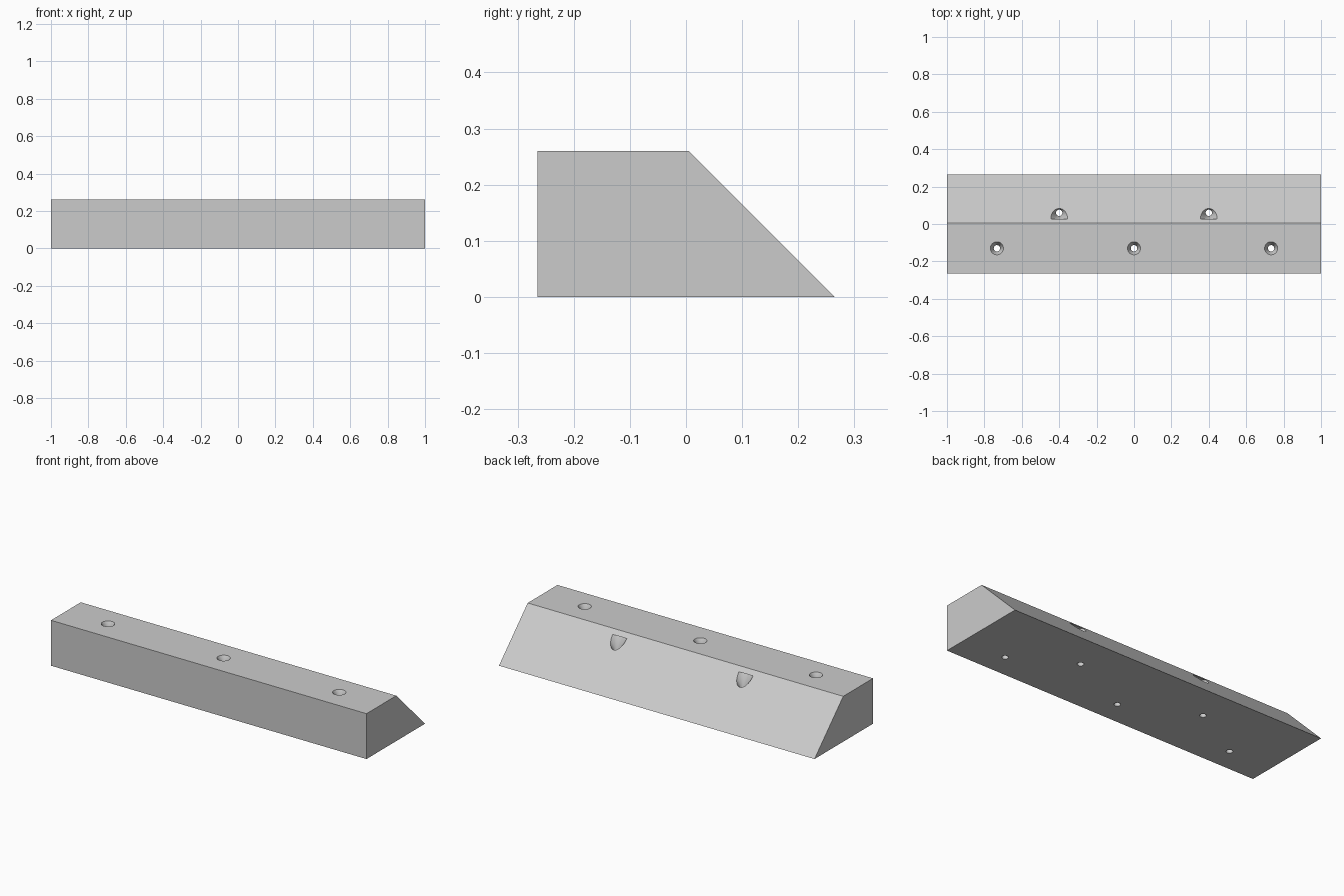
import bpy
import bmesh
import math

cube = bpy.data.objects.get("Cube")
if cube:
    bpy.data.objects.remove(cube, do_unlink=True)

HALF_LENGTH, HALF_DEPTH, HEIGHT, CREST = 1.0, 0.265, 0.26, 0.005
BORE, TAPER, SIDES = 0.017, 0.58, 32


def new_object(name, bm):
    mesh = bpy.data.meshes.new(name)
    bmesh.ops.recalc_face_normals(bm, faces=bm.faces)
    bm.to_mesh(mesh)
    bm.free()
    obj = bpy.data.objects.new(name, mesh)
    bpy.context.collection.objects.link(obj)
    return obj


def add_screw_hole(bm, x, y, head_z, head_radius):
    """Straight bore below a countersunk cone whose wide end is at head_z."""
    neck_z = head_z - (head_radius - BORE) / TAPER
    rings = []
    for radius, z in ((BORE, -0.05), (BORE, neck_z), (head_radius, head_z)):
        angles = [math.tau * i / SIDES for i in range(SIDES)]
        rings.append([bm.verts.new((x + radius * math.cos(a),
                                    y + radius * math.sin(a), z)) for a in angles])
    for low, high in zip(rings, rings[1:]):
        for i in range(SIDES):
            j = (i + 1) % SIDES
            bm.faces.new((low[i], low[j], high[j], high[i]))
    bm.faces.new(rings[0][::-1])
    bm.faces.new(rings[-1])


# Bevelled bar: profile extruded along x
bm = bmesh.new()
profile = [(-HALF_DEPTH, 0), (HALF_DEPTH, 0), (CREST, HEIGHT), (-HALF_DEPTH, HEIGHT)]
end = bm.faces.new([bm.verts.new((-HALF_LENGTH, y, z)) for y, z in profile])
side = bmesh.ops.extrude_face_region(bm, geom=[end])
bmesh.ops.translate(bm, vec=(2 * HALF_LENGTH, 0, 0),
                    verts=[v for v in side["geom"] if isinstance(v, bmesh.types.BMVert)])
bar = new_object("bevelled_bar", bm)

# Screw holes through the flat top and through the slope
bm = bmesh.new()
lip = 0.01
for x in (-0.733, 0, 0.733):
    add_screw_hole(bm, x, -0.13, HEIGHT + lip, 0.035 + lip * TAPER)
for x in (-0.4, 0.4):
    add_screw_hole(bm, x, 0.06, 0.237, 0.055)
cutter = new_object("screw_hole_cutter", bm)
cutter.hide_render = True

cut = bar.modifiers.new("screw_holes", "BOOLEAN")
cut.operation = "DIFFERENCE"
cut.solver = "EXACT"
cut.object = cutter

bpy.ops.object.select_all(action="DESELECT")
bar.select_set(True)
bpy.context.view_layer.objects.active = bar
bpy.ops.object.modifier_apply(modifier=cut.name)
bpy.data.objects.remove(cutter, do_unlink=True)

# Plain grey finish
grey = bpy.data.materials.new("plain_grey")
grey.use_nodes = True
colour = (0.6, 0.6, 0.6, 1)
grey.diffuse_color = colour
grey.node_tree.nodes["Principled BSDF"].inputs["Base Color"].default_value = colour
bar.data.materials.clear()
bar.data.materials.append(grey)
bpy.ops.object.shade_smooth_by_angle(angle=math.radians(30))
